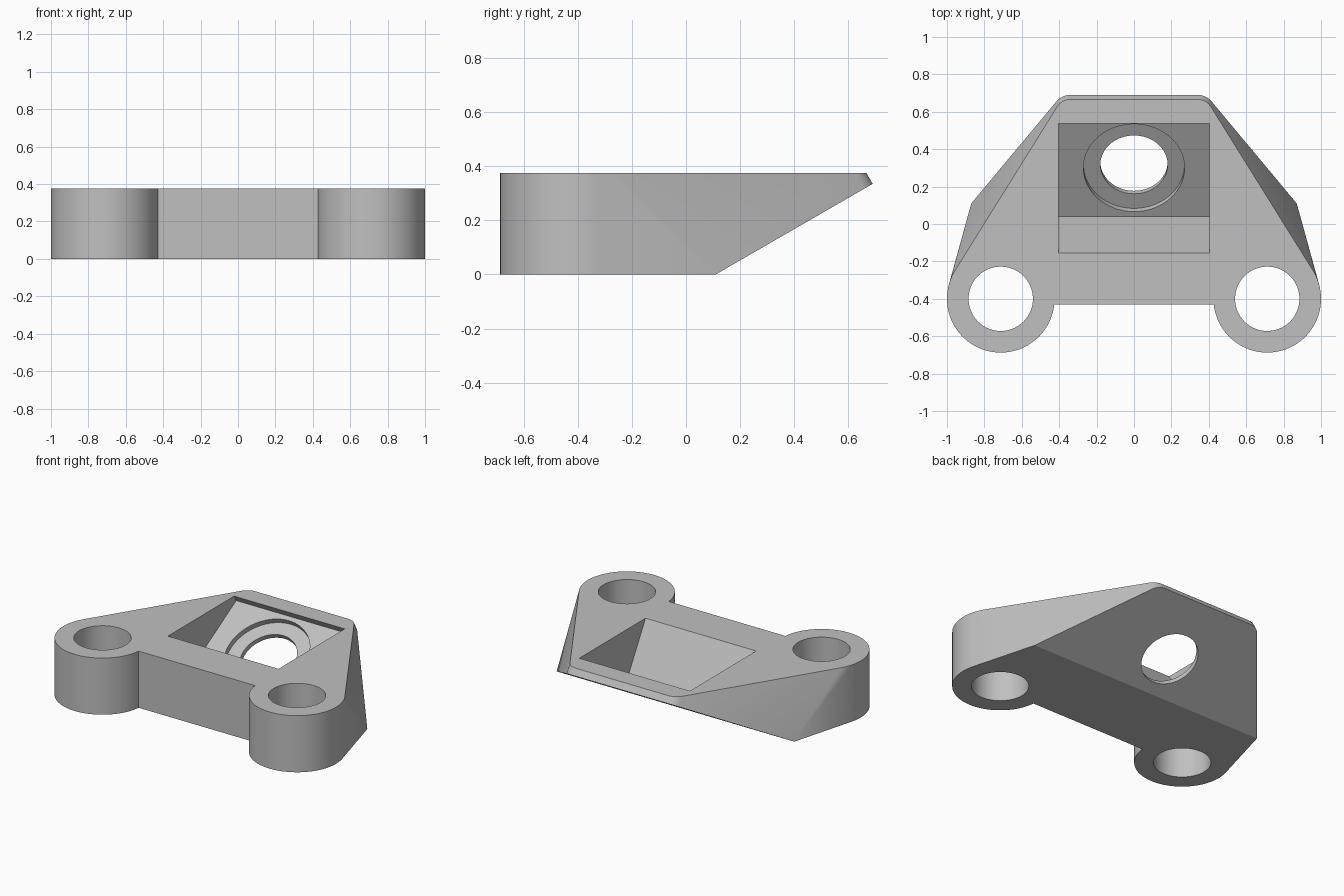
import bpy, bmesh
from math import sin, cos, tan, pi, radians, asin
from mathutils import Matrix, Vector

default = bpy.data.objects.get("Cube")
if default:
    bpy.data.objects.remove(default, do_unlink=True)

H = 0.375                      # overall height
LEG_X, LEG_Y, LEG_R = 0.7125, -0.40, 0.2875
TILT = radians(30)             # slope of the rear underside
SLOPE_Y = 0.11                 # where the slope starts
SEG = 96

grey = bpy.data.materials.new("plain grey")
grey.use_nodes = True
grey.diffuse_color = (0.53, 0.53, 0.53, 1)
grey.node_tree.nodes["Principled BSDF"].inputs["Base Color"].default_value = grey.diffuse_color


def make_object(name, bm):
    bmesh.ops.recalc_face_normals(bm, faces=bm.faces)
    mesh = bpy.data.meshes.new(name)
    bm.to_mesh(mesh)
    bm.free()
    mesh.materials.append(grey)
    ob = bpy.data.objects.new(name, mesh)
    bpy.context.collection.objects.link(ob)
    return ob


def cylinder(name, radius, low, high, frame):
    bm = bmesh.new()
    shift = Matrix.Translation((0, 0, (low + high) / 2))
    bmesh.ops.create_cone(bm, cap_ends=True, segments=SEG, radius1=radius,
                          radius2=radius, depth=high - low, matrix=frame @ shift)
    return make_object(name, bm)


def block(name, size, centre, frame):
    bm = bmesh.new()
    bmesh.ops.create_cube(bm, size=1, matrix=frame @ Matrix.Translation(centre)
                          @ Matrix.Diagonal((*size, 1)))
    return make_object(name, bm)


# Body: hull around two round legs, the slope corners and the rounded rear lip
points = []
for side in (-1, 1):
    for i in range(SEG):
        a = 2 * pi * i / SEG
        x, y = side * (LEG_X + LEG_R * cos(a)), LEG_Y + LEG_R * sin(a)
        points += [(x, y, 0), (x, y, H)]
    points.append((side * 0.87, SLOPE_Y, 0))
    for i in range(13):
        a = pi / 2 * i / 12
        x = side * (0.34 + 0.09 * sin(a))
        y = 0.69 - 0.09 * cos(TILT) * (1 - cos(a))
        z = (y - SLOPE_Y) * tan(TILT)
        points += [(x, y, z), (x, y - (H - z) * tan(TILT), H)]

bm = bmesh.new()
for p in points:
    bm.verts.new(p)
bmesh.ops.remove_doubles(bm, verts=bm.verts, dist=1e-5)
hull = bmesh.ops.convex_hull(bm, input=bm.verts)
loose = [v for v in bm.verts if not v.link_faces]
bmesh.ops.delete(bm, geom=loose, context='VERTS')
bmesh.ops.dissolve_limit(bm, angle_limit=radians(0.3), verts=bm.verts, edges=bm.edges)
body = make_object("mounting_bracket", bm)

# Front notch: straight wall that runs into the legs' round sides
start = pi + asin(0.03 / LEG_R)
arc = [start + (1.5 * pi - start) * i / 24 for i in range(25)]
right = [(LEG_X + LEG_R * cos(a), LEG_Y + LEG_R * sin(a)) for a in arc] + [(LEG_X, -0.9)]
outline = right + [(-x, y) for x, y in reversed(right)]
bm = bmesh.new()
face = bm.faces.new([bm.verts.new((x, y, -0.2)) for x, y in outline])
top = bmesh.ops.extrude_face_region(bm, geom=[face])["geom"]
bmesh.ops.translate(bm, vec=Vector((0, 0, 0.8)),
                    verts=[v for v in top if isinstance(v, bmesh.types.BMVert)])
cutters = [make_object("front_notch", bm)]

# Tilted pocket with a counterbore and a through hole
tilted = Matrix.Translation((0, 0.30, 0.187)) @ Matrix.Rotation(TILT, 4, 'X')
cutters.append(block("pocket", (0.81, 0.6, 0.6), (0, 0, 0.3), tilted))
cutters.append(cylinder("counterbore", 0.27, -0.035, 0.2, tilted))
cutters.append(cylinder("centre_hole", 0.18, -0.2, 0.2, tilted))

# Vertical bolt holes through the legs
for name, side in (("left_hole", 1), ("right_hole", -1)):
    frame = Matrix.Translation((side * LEG_X, LEG_Y, 0))
    cutters.append(cylinder(name, 0.172, -0.2, 0.6, frame))

bpy.ops.object.select_all(action='DESELECT')
bpy.context.view_layer.objects.active = body
body.select_set(True)
for cutter in cutters:
    cutter.hide_render = True
    mod = body.modifiers.new(cutter.name, 'BOOLEAN')
    mod.operation, mod.solver, mod.object = 'DIFFERENCE', 'EXACT', cutter
    bpy.ops.object.modifier_apply(modifier=mod.name)
for cutter in cutters:
    bpy.data.objects.remove(cutter, do_unlink=True)

bpy.ops.object.shade_smooth_by_angle(angle=radians(20))
